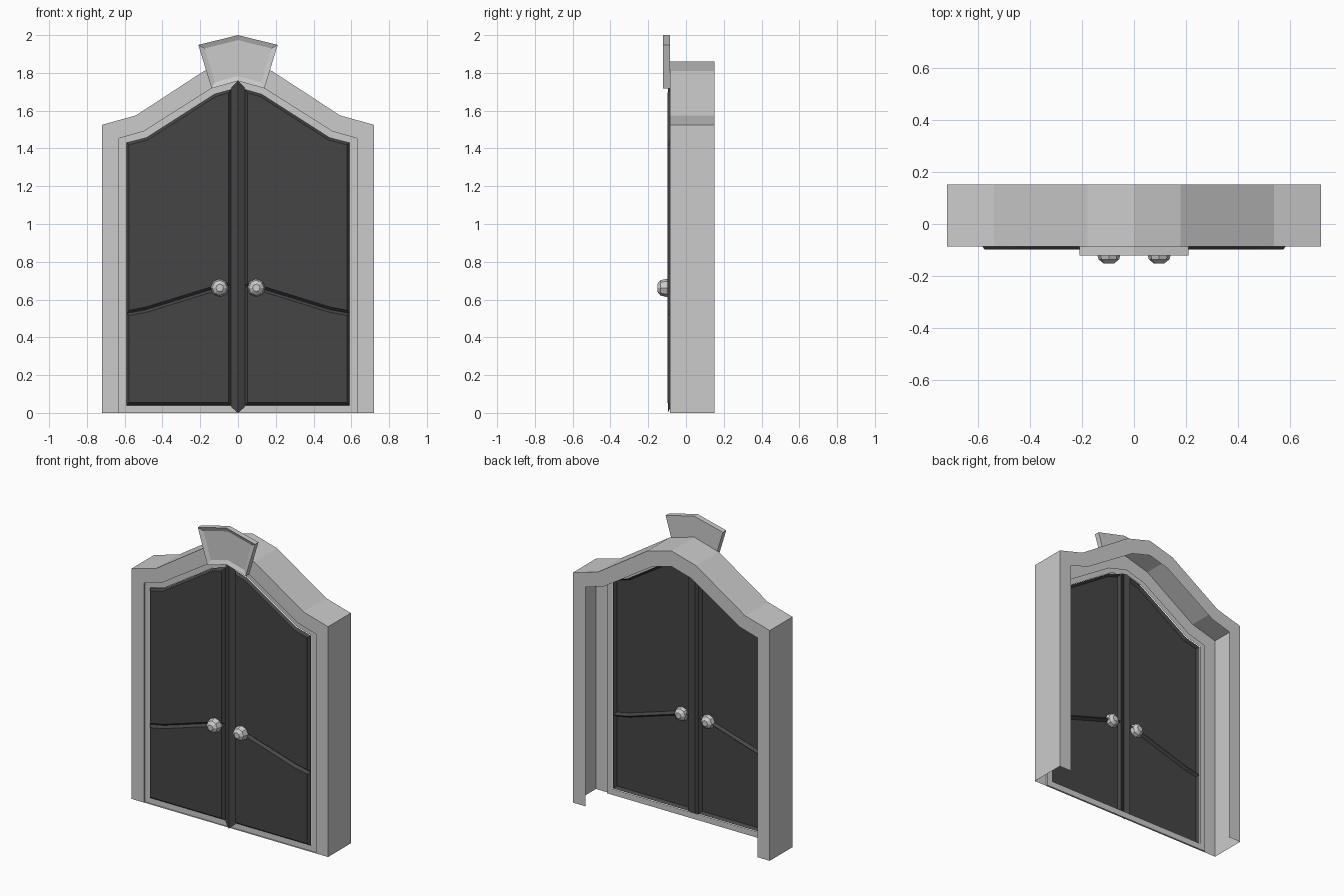
import bpy, bmesh, math

if "Cube" in bpy.data.objects:
    bpy.data.objects.remove(bpy.data.objects["Cube"])

FRONT, BACK, BASE, DOOR = -0.086, 0.152, -0.074, -0.098

dark = bpy.data.materials.new("dark_wood")
dark.diffuse_color = (0.06, 0.06, 0.06, 1)
dark.use_nodes = True
dark.node_tree.nodes["Principled BSDF"].inputs["Base Color"].default_value = dark.diffuse_color


def finish(bm, name, mat=None, mirror=False):
    me = bpy.data.meshes.new(name)
    bm.to_mesh(me)
    bm.free()
    ob = bpy.data.objects.new(name, me)
    bpy.context.collection.objects.link(ob)
    if mat:
        me.materials.append(mat)
    if mirror:
        ob.modifiers.new("mirror", 'MIRROR').use_mirror_merge = False
    return ob


def symmetric(half):
    """Right half path (bottom to apex) -> full path, right foot to left foot."""
    return half + [(-x, z) for x, z in reversed(half) if x > 0]


def strip(name, rails, closed=False, mat=None):
    """Skin consecutive rails, each given as (xz path, y)."""
    bm = bmesh.new()
    rows = [[bm.verts.new((x, y, z)) for x, z in path] for path, y in rails]
    for a, b in zip(rows, rows[1:]):
        n = len(a)
        for i in range(n if closed else n - 1):
            j = (i + 1) % n
            bm.faces.new((a[i], a[j], b[j], b[i]))
    return finish(bm, name, mat)


def face(bm, pts, y):
    return bm.faces.new([bm.verts.new((x, y, z)) for x, z in pts])


outer = symmetric([(0.72, 0), (0.72, 1.525), (0.54, 1.575), (0.18, 1.81), (0, 1.86)])
inner = symmetric([(0.63, 0), (0.63, 1.453), (0.50, 1.49), (0.14, 1.718), (0, 1.757)])
edge = symmetric([(0.59, 0.04), (0.59, 1.43), (0.485, 1.457), (0.125, 1.687), (0, 1.722)])

# Hollow surround: back ring, outer wall, front ring, open on the inside
strip("door_surround", [(inner, BACK), (outer, BACK), (outer, FRONT), (inner, FRONT)])

# Recessed border between the surround and the doors
strip("door_border", [(inner, FRONT), (inner, BASE), (edge, BASE)], closed=True)

# Raised door panels with sloped edges, split by a curved groove
top = [(0.59, 1.43), (0.485, 1.457), (0.125, 1.687), (0.037, 1.712)]
rail = [(0.59, 0.527), (0.485, 0.547), (0.125, 0.658), (0.037, 0.675)]
for name, pts in (("lower_door_panel", [(0.037, 0.04), (0.59, 0.04)] + rail),
                  ("upper_door_panel", rail[::-1] + top)):
    bm = bmesh.new()
    f = face(bm, pts, BASE - 0.006)
    bm.normal_update()
    bmesh.ops.inset_individual(bm, faces=[f], thickness=0.014,
                               depth=BASE - 0.006 - DOOR, use_even_offset=True)
    finish(bm, name, dark, mirror=True)

# Pointed ridge between the two doors
side = [(0.037, 0.032), (0.037, 1.722)]
ridge = [(0, 0), (0, 1.757)]
left = [(-x, z) for x, z in side]
bar = strip("centre_bar", [(side, BASE - 0.006), (ridge, DOOR + 0.002), (left, BASE - 0.006)],
            mat=dark)

# Keystone with a sunken front
key = [(0, 1.757), (0.14, 1.718), (0.21, 1.948), (0, 2.0), (-0.21, 1.948), (-0.14, 1.718)]
bm = bmesh.new()
f = face(bm, key, FRONT)
ext = bmesh.ops.extrude_face_region(bm, geom=[f], use_keep_orig=True)
verts = [g for g in ext["geom"] if isinstance(g, bmesh.types.BMVert)]
bmesh.ops.translate(bm, verts=verts, vec=(0, -0.035, 0))
bmesh.ops.recalc_face_normals(bm, faces=bm.faces)
front = min(bm.faces, key=lambda p: p.calc_center_median().y)
bmesh.ops.inset_individual(bm, faces=[front], thickness=0.026, depth=-0.012,
                           use_even_offset=True)
finish(bm, "keystone", None)

# Faceted round knobs, turned about y
bm = bmesh.new()
rings = []
for y, r in ((-0.047, 0.02), (-0.031, 0.04), (0, 0.048), (0.031, 0.04), (0.047, 0.02)):
    rings.append([bm.verts.new((0.097 + r * math.cos(a * math.pi / 4), -0.105 + y,
                                0.662 + r * math.sin(a * math.pi / 4))) for a in range(8)])
for a, b in zip(rings, rings[1:]):
    for i in range(8):
        bm.faces.new((a[i], a[(i + 1) % 8], b[(i + 1) % 8], b[i]))
bm.faces.new(rings[0])
bm.faces.new(rings[-1])
bmesh.ops.recalc_face_normals(bm, faces=bm.faces)
finish(bm, "door_knob", None, mirror=True)
